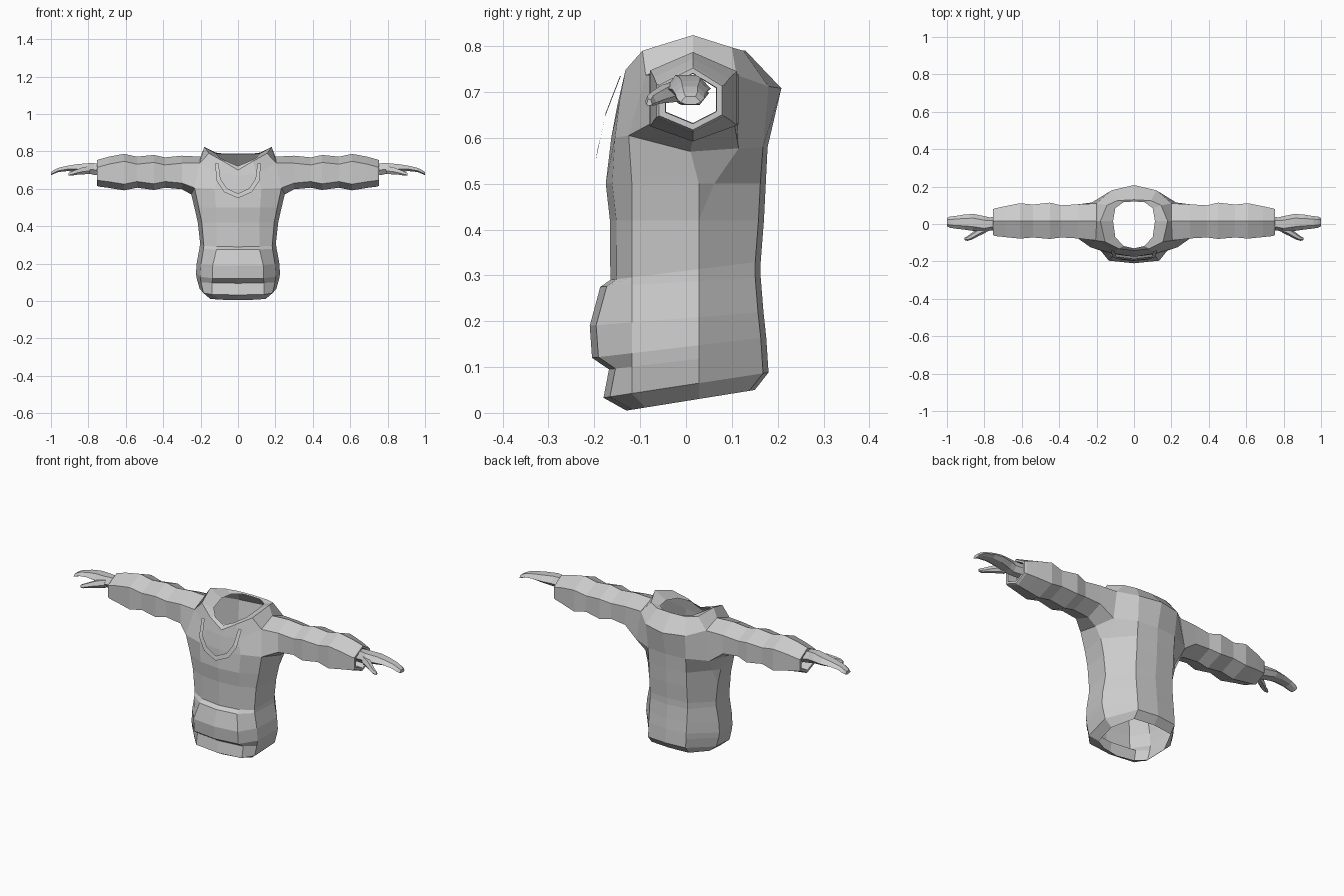
import bpy, bmesh

cube = bpy.data.objects.get("Cube")
if cube:
    bpy.data.objects.remove(cube, do_unlink=True)

grey = bpy.data.materials.new("plain_grey")
grey.use_nodes = True
grey.diffuse_color = (0.6, 0.6, 0.6, 1)
grey.node_tree.nodes["Principled BSDF"].inputs["Base Color"].default_value = (0.6, 0.6, 0.6, 1)


def loft(name, rings, closed=True, caps=False, skip=()):
    """Skin a list of equal-length rings; skip holds (ring, segment) openings. Mirrored across x."""
    bm = bmesh.new()
    rows = [[bm.verts.new(p) for p in ring] for ring in rings]
    n = len(rows[0])
    for i in range(len(rows) - 1):
        for j in range(n if closed else n - 1):
            if (i, j) not in skip:
                k = (j + 1) % n
                bm.faces.new((rows[i][j], rows[i][k], rows[i + 1][k], rows[i + 1][j]))
    if caps:
        bm.faces.new(rows[0])
        bm.faces.new(rows[-1])
    bmesh.ops.remove_doubles(bm, verts=bm.verts, dist=0.0005)
    bmesh.ops.recalc_face_normals(bm, faces=bm.faces)
    mesh = bpy.data.meshes.new(name)
    bm.to_mesh(mesh)
    bm.free()
    mesh.materials.append(grey)
    ob = bpy.data.objects.new(name, mesh)
    bpy.context.collection.objects.link(ob)
    mod = ob.modifiers.new("mirror", 'MIRROR')
    mod.use_clip = True
    mod.merge_threshold = 0.0005
    return ob


def body_ring(zf, zb, yf, yb, w, panel, side=1.0, open_back=0.0):
    """Half cross-section from front centre round the side to back centre."""
    p3, p5 = (w, 0.028), (0.115, yb - 0.012)
    p4 = tuple(a + (b - a) * open_back for a, b in zip(p3, p5))
    pts = [(0, yf), (panel, yf + 0.014), (w * 0.9, -0.118 * side), p3, p4, p5, (0, yb)]
    return [(x, y, zf + (zb - zf) * (y - yf) / (yb - yf)) for x, y in pts]


# Body: hem, pouch pocket, waist and chest
body = [
    body_ring(0.005, 0.05, -0.13, 0.15, 0.165, 0.09, 0.75),
    body_ring(0.033, 0.088, -0.18, 0.18, 0.205, 0.14, 1.0),
    body_ring(0.095, 0.135, -0.168, 0.177, 0.22, 0.14),
    body_ring(0.12, 0.165, -0.205, 0.175, 0.225, 0.135),
    body_ring(0.19, 0.22, -0.21, 0.169, 0.22, 0.135),
    body_ring(0.275, 0.295, -0.187, 0.163, 0.205, 0.115),
    body_ring(0.29, 0.33, -0.165, 0.163, 0.203, 0.115),
    body_ring(0.42, 0.42, -0.166, 0.17, 0.215, 0.115),
    body_ring(0.50, 0.50, -0.175, 0.174, 0.233, 0.118, open_back=0.25),
]
armpit = [(0, -0.163, 0.60), (0.125, -0.155, 0.60), (0.232, -0.125, 0.605), (0.25, 0.01, 0.57),
          (0.225, 0.115, 0.577), (0.115, 0.168, 0.58), (0, 0.178, 0.58)]
shoulder = [(0, -0.15, 0.67), (0.10, -0.145, 0.68), (0.205, -0.088, 0.737), (0.20, 0.015, 0.772),
            (0.20, 0.11, 0.737), (0.12, 0.18, 0.712), (0, 0.208, 0.708)]
# Collar: raised outer edge folding down to the neck opening
collar_top = [(0, -0.143, 0.70), (0.08, -0.132, 0.748), (0.155, -0.095, 0.79), (0.18, 0.015, 0.824),
              (0.145, 0.10, 0.797), (0.09, 0.125, 0.79), (0, 0.13, 0.79)]
neck_edge = [(0, -0.13, 0.722), (0.055, -0.118, 0.745), (0.10, -0.07, 0.768), (0.112, 0.015, 0.785),
             (0.10, 0.085, 0.785), (0.055, 0.117, 0.785), (0, 0.12, 0.785)]
n = len(body)
loft("sweater_body", body + [armpit, shoulder, collar_top, neck_edge], closed=False,
     skip={(n, 2), (n, 3)})


# Sleeves: six-sided tubes with shallow fabric folds
def sleeve_ring(x, front, back, low, high, s=1.0):
    pts = [(front, low + 0.033), (0.015, low), (back, low + 0.035),
           (back, high - 0.042), (0.015, high), (front, high - 0.04)]
    return [(x, 0.015 + (y - 0.015) * s, 0.69 + (z - 0.69) * s) for y, z in pts]


folds = [(0.30, -0.077, 0.105, 0.598, 0.777), (0.39, -0.072, 0.10, 0.606, 0.768),
         (0.45, -0.080, 0.114, 0.594, 0.781), (0.54, -0.072, 0.104, 0.606, 0.772),
         (0.61, -0.078, 0.111, 0.592, 0.787), (0.69, -0.070, 0.095, 0.605, 0.772),
         (0.745, -0.064, 0.083, 0.612, 0.757)]
arm_hole = armpit[2:5] + [shoulder[4], shoulder[3], shoulder[2]]
end = folds[-1][1:]
loft("sleeve", [arm_hole] + [sleeve_ring(*f) for f in folds]
     + [sleeve_ring(0.755, *end, s=0.93), sleeve_ring(0.755, *end, s=0.76),
        sleeve_ring(0.70, *end, s=0.74)])


# Hands: flattened tapering mitts with a separate thumb
def limb_ring(x, y0, y1, z0, z1):
    m, d = (z0 + z1) / 2, (y1 - y0) * 0.25
    return [(x, y0, m - 0.004), (x, y0 + d, z0), (x, y1 - d, z0),
            (x, y1, m - 0.004), (x, y1 - d, z1), (x, y0 + d, z1)]


loft("hand", [limb_ring(*r) for r in [
    (0.70, -0.03, 0.05, 0.672, 0.73), (0.77, -0.035, 0.035, 0.675, 0.737),
    (0.80, -0.045, 0.042, 0.682, 0.737), (0.86, -0.037, 0.054, 0.69, 0.732),
    (0.91, -0.030, 0.05, 0.695, 0.724), (0.96, -0.024, 0.042, 0.69, 0.712),
    (0.985, -0.02, 0.04, 0.68, 0.70), (1.0, -0.012, 0.032, 0.673, 0.69)]], caps=True)
loft("thumb", [limb_ring(*r) for r in [
    (0.79, -0.045, 0.0, 0.68, 0.722), (0.83, -0.064, -0.02, 0.677, 0.715),
    (0.865, -0.083, -0.045, 0.675, 0.702), (0.89, -0.09, -0.065, 0.67, 0.692),
    (0.907, -0.086, -0.074, 0.67, 0.684)]], caps=True)

# Chest cord: thin flat strip hanging in a loop in front of the chest
outer = [(0, -0.197, 0.55), (0.075, -0.19, 0.583), (0.115, -0.177, 0.645), (0.122, -0.142, 0.735)]
inner = [(0, -0.193, 0.575), (0.06, -0.186, 0.603), (0.094, -0.175, 0.655), (0.104, -0.144, 0.735)]
loft("chest_cord", [outer, inner], closed=False)
